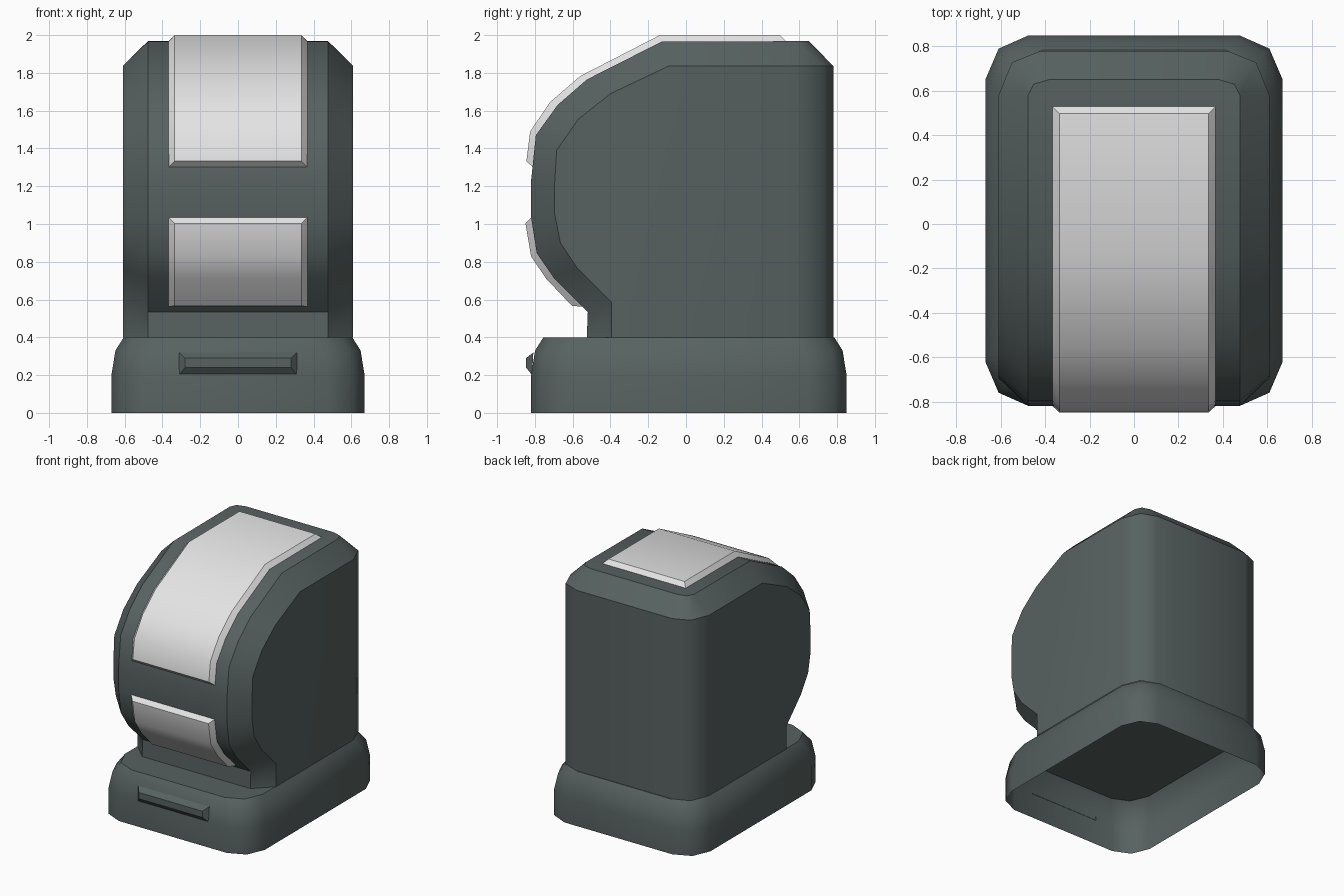
import bpy, bmesh, math

if "Cube" in bpy.data.objects:
    bpy.data.objects.remove(bpy.data.objects["Cube"])


def material(name, rgb):
    m = bpy.data.materials.new(name)
    m.diffuse_color = (*rgb, 1)
    m.use_nodes = True
    m.node_tree.nodes["Principled BSDF"].inputs["Base Color"].default_value = m.diffuse_color
    return m


dark = material("dark grey green", (0.095, 0.122, 0.118))
light = material("light grey", (0.78, 0.78, 0.78))


def finish(name, faces, mat, soft=lambda a, b: False, limit=40):
    """Build an object from faces given as coordinate lists; smooth all but sharp edges."""
    bm = bmesh.new()
    for f in faces:
        bm.faces.new([bm.verts.new(p) for p in f])
    bmesh.ops.remove_doubles(bm, verts=bm.verts, dist=0.0005)
    bmesh.ops.recalc_face_normals(bm, faces=bm.faces)
    for f in bm.faces:
        f.smooth = True
    for e in bm.edges:
        angle = e.calc_face_angle(0) if len(e.link_faces) == 2 else 0
        e.smooth = angle < math.radians(limit) or soft(e.verts[0].co, e.verts[1].co)
    me = bpy.data.meshes.new(name)
    bm.to_mesh(me)
    bm.free()
    me.materials.append(mat)
    bpy.context.collection.objects.link(bpy.data.objects.new(name, me))


def strips(a, b):
    """Quads joining two equally long point lists."""
    return [[a[i], a[i + 1], b[i + 1], b[i]] for i in range(len(a) - 1)]


def flip(pts):
    return [(-x, y, z) for x, y, z in pts]


# Base skirt: chamfered-corner rings, open underneath, closed on top
def ring(z, d):
    x, y0, y1 = 0.67 - d, -0.82 + d, 0.85 - d
    cut = [(0, 0.2), (0.06, 0.06), (0.195, 0)]
    back = [(x - cx, y1 - cy, z) for cx, cy in cut]
    front = [(x - cx, y0 + cy, z) for cx, cy in cut]
    return back + flip(back)[::-1] + flip(front) + front[::-1]


rings = [ring(z, d) for z, d in ((0, 0), (0.2, 0), (0.33, 0.021), (0.4, 0.065))]
faces = [rings[-1]]
for lo, hi in zip(rings, rings[1:]):
    faces += strips(lo + lo[:1], hi + hi[:1])
finish("base", faces, dark, lambda a, b: abs(a.z - b.z) > 0.03)

# Body: curved front profile, chamfered towards the sides and the back
outer = [(-0.525, 0.4), (-0.52, 0.535), (-0.70, 0.715), (-0.79, 0.845), (-0.82, 1.035),
         (-0.82, 1.23), (-0.795, 1.47), (-0.68, 1.63), (-0.525, 1.765), (-0.13, 1.965)]
inner = [(-0.395, 0.4), (-0.395, 0.585), (-0.575, 0.765), (-0.665, 0.9), (-0.695, 1.05),
         (-0.695, 1.22), (-0.685, 1.39), (-0.57, 1.555), (-0.40, 1.69), (-0.09, 1.837)]
top_corner = [(0.477, 0.58, 1.968), (0.452, 0.63, 1.968), (0.385, 0.65, 1.968)]
side_corner = [(0.61, 0.58, 1.837), (0.55, 0.728, 1.837), (0.42, 0.78, 1.837)]
rim = [(0.477, y, z) for y, z in outer] + top_corner
side = [(0.61, y, z) for y, z in inner] + side_corner
feet = [(x, y, 0.4) for x, y, z in side_corner]
faces = strips(rim, flip(rim))
for f in (list, flip):
    faces += strips(f(rim), f(side)) + strips(f(side_corner), f(feet))
    faces.append(f(side[:-2] + feet[:1]))
back = [rim[-1], side[-1], feet[-1]]
faces += strips(back, flip(back))
finish("body", faces, dark, lambda a, b: min(a.y, b.y) > 0.5 and abs(a.z - b.z) > 1)


# Raised plates with bevelled borders
def plate(name, foot, face, foot_x, face_x, mat):
    u = [(foot_x, y, z) for y, z in foot]
    t = [(face_x, y, z) for y, z in face]
    quads = strips(t, flip(t)) + strips(t, u) + strips(flip(t), flip(u))
    for i in (0, -1):
        quads += strips([t[i], u[i]], flip([t[i], u[i]]))
    finish(name, quads, mat, limit=32)


plate("upper_panel",
      [(-0.81, 1.30), (-0.795, 1.47), (-0.68, 1.63), (-0.525, 1.765), (-0.13, 1.965), (0.53, 1.967)],
      [(-0.845, 1.333), (-0.825, 1.49), (-0.72, 1.645), (-0.56, 1.783), (-0.138, 2.0), (0.497, 2.0)],
      0.368, 0.335, light)
plate("lower_panel",
      [(-0.82, 1.035), (-0.79, 0.845), (-0.70, 0.715), (-0.548, 0.563)],
      [(-0.85, 1.003), (-0.82, 0.828), (-0.74, 0.71), (-0.603, 0.566)],
      0.368, 0.335, light)
plate("front_handle", [(-0.808, 0.32), (-0.815, 0.2)], [(-0.847, 0.29), (-0.847, 0.24)],
      0.313, 0.28, dark)
